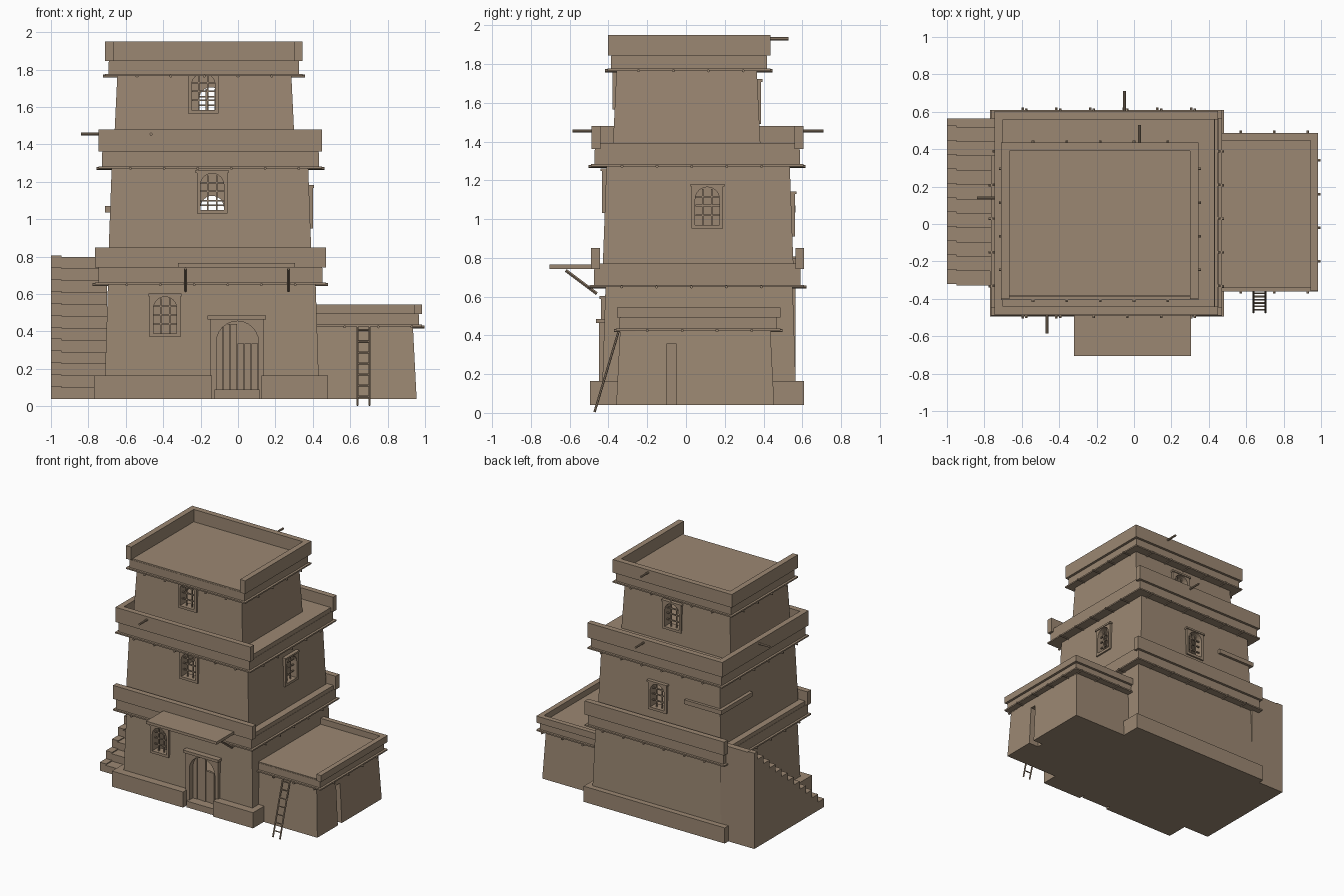
import bpy, bmesh, math
from mathutils import Matrix, Vector

if "Cube" in bpy.data.objects:
    bpy.data.objects.remove(bpy.data.objects["Cube"])

clay = bpy.data.materials.new("sun_baked_clay")
clay.use_nodes = True
clay.diffuse_color = (0.33, 0.245, 0.17, 1)
bsdf = clay.node_tree.nodes["Principled BSDF"]
bsdf.inputs["Base Color"].default_value = clay.diffuse_color
bsdf.inputs["Roughness"].default_value = 0.9


def finish(name, bm):
    bmesh.ops.recalc_face_normals(bm, faces=bm.faces)
    mesh = bpy.data.meshes.new(name)
    bm.to_mesh(mesh)
    bm.free()
    mesh.materials.append(clay)
    ob = bpy.data.objects.new(name, mesh)
    bpy.context.collection.objects.link(ob)
    return ob


def taper(name, x0, x1, y0, y1, z0, z1, inset=0):
    """Block whose top is drawn in by inset on every side."""
    bm = bmesh.new()
    rings = []
    for z, d in ((z0, 0), (z1, inset)):
        rings.append([bm.verts.new(p) for p in (
            (x0 + d, y0 + d, z), (x1 - d, y0 + d, z), (x1 - d, y1 - d, z), (x0 + d, y1 - d, z))])
    low, high = rings
    bm.faces.new(low)
    bm.faces.new(high)
    for i in range(4):
        j = (i + 1) % 4
        bm.faces.new((low[i], low[j], high[j], high[i]))
    return finish(name, bm)


def rod(name, a, b, r=0.007, sides=8):
    a, b = Vector(a), Vector(b)
    bm = bmesh.new()
    turn = (b - a).to_track_quat("Z", "Y").to_matrix().to_4x4()
    bmesh.ops.create_cone(bm, cap_ends=True, segments=sides, radius1=r, radius2=r,
                          depth=(b - a).length, matrix=Matrix.Translation((a + b) / 2) @ turn)
    return finish(name, bm)


def arch(name, width, height, y0, y1):
    """Round-topped solid standing on the local origin."""
    r = width / 2
    pts = [(-r, 0), (r, 0)]
    pts += [(r * math.cos(math.pi * i / 12), height - r + r * math.sin(math.pi * i / 12)) for i in range(13)]
    bm = bmesh.new()
    face = bm.faces.new([bm.verts.new((x, y0, z)) for x, z in pts])
    ext = bmesh.ops.extrude_face_region(bm, geom=[face])["geom"]
    bmesh.ops.translate(bm, vec=(0, y1 - y0, 0), verts=[g for g in ext if isinstance(g, bmesh.types.BMVert)])
    return finish(name, bm)


def cut(target, cutter, keep=False):
    mod = target.modifiers.new("cut", "BOOLEAN")
    mod.operation, mod.solver, mod.object = "DIFFERENCE", "EXACT", cutter
    bpy.context.view_layer.update()
    deps = bpy.context.evaluated_depsgraph_get()
    mesh = bpy.data.meshes.new_from_object(target.evaluated_get(deps))
    target.modifiers.clear()
    target.data = mesh
    if not keep:
        bpy.data.objects.remove(cutter)


def storey(name, x0, x1, y0, y1, z0, z1, inset):
    wall = taper(name, x0, x1, y0, y1, z0, z1, inset)
    t = 0.07
    cut(wall, taper("room", x0 + t, x1 - t, y0 + t, y1 - t, z0 + 0.02, z1 - 0.01))
    return wall


def window(name, wall, place, angle):
    """Framed, barred arch window; local -y points out of the wall."""
    m = Matrix.Translation(place) @ Matrix.Rotation(math.radians(angle), 4, "Z")
    frame = taper(name + "_frame", -0.082, 0.082, -0.015, 0.03, -0.02, 0.2)
    hole = arch("hole", 0.125, 0.195, -0.1, 0.12)
    parts = [frame, taper(name + "_lintel", -0.088, 0.088, -0.022, 0.02, 0.198, 0.212)]
    for s in (-0.024, 0.024):
        parts.append(taper(name + "_upright_bar", s - 0.004, s + 0.004, 0.01, 0.02, 0, 0.185))
    for h in (0.05, 0.1, 0.145):
        parts.append(taper(name + "_cross_bar", -0.062, 0.062, 0.01, 0.02, h - 0.004, h + 0.004))
    for ob in parts + [hole]:
        ob.data.transform(m)
    cut(frame, hole, keep=True)
    cut(wall, hole)


def roof(name, x0, x1, y0, y1, z, cornice_h, par_z, top, sides, step=0.18, t=0.045):
    """Ledge, cornice, roof slab, parapets on the given sides and beam ends."""
    taper(name + "_ledge", x0, x1, y0, y1, z, z + 0.011)
    taper(name + "_cornice", x0 + 0.018, x1 - 0.018, y0 + 0.018, y1 - 0.018, z + 0.011, z + cornice_h)
    slab = 0.03 if cornice_h > 0.08 else 0.006
    e = 0.02
    taper(name + "_slab", x0 + e, x1 - e, y0 + e, y1 - e, z + cornice_h, par_z + slab)
    a0, a1, b0, b1 = x0, x1, y0 + 0.003, y1
    spans = {"front": (a0, a1, b0, b0 + t), "back": (a0, a1, b1 - t, b1),
             "left": (a1 - t, a1, b0, b1 - t), "right": (a0, a0 + t, b0, b1 - t)}
    for s in sides:
        taper(name + "_parapet_" + s, *spans[s], par_z, top)
    for i in range(int((x1 - x0 - 0.1) / step) + 1):
        x = x0 + 0.17 + i * step
        if x < x1 - 0.05:
            rod(name + "_beam_end", (x, y0 - 0.012, z), (x, y0 + 0.1, z), 0.008, 6)
            rod(name + "_beam_end", (x, y1 + 0.012, z), (x, y1 - 0.1, z), 0.008, 6)
    for i in range(int((y1 - y0 - 0.1) / step) + 1):
        y = y0 + 0.16 + i * step
        if y < y1 - 0.05:
            rod(name + "_beam_end", (x1 + 0.012, y, z), (x1 - 0.1, y, z), 0.008, 6)
            if name != "annex":
                rod(name + "_beam_end", (x0 - 0.012, y, z), (x0 + 0.1, y, z), 0.008, 6)


# Three tapering storeys
ground = storey("ground_storey", -0.715, 0.435, -0.435, 0.57, 0.04, 0.66, 0.02)
middle = storey("middle_storey", -0.695, 0.395, -0.43, 0.555, 0.74, 1.285, 0.02)
upper = storey("upper_storey", -0.665, 0.305, -0.378, 0.385, 1.36, 1.775, 0.02)

# Stepped roofs; each terrace is open on some sides
roof("lower_roof", -0.765, 0.47, -0.492, 0.61, 0.65, 0.09, 0.742, 0.85, ("front", "back"))
roof("middle_roof", -0.745, 0.45, -0.49, 0.605, 1.272, 0.085, 1.362, 1.48, ("front", "back", "right"))
roof("top_roof", -0.71, 0.345, -0.405, 0.435, 1.765, 0.075, 1.845, 1.95, ("left", "back", "right"))

# Windows
window("ground_window", ground, (-0.39, -0.424, 0.39), 0)
window("middle_front_window", middle, (-0.138, -0.418, 1.05), 0)
window("middle_back_window", middle, (-0.138, 0.547, 0.93), 180)
window("middle_side_window", middle, (0.385, 0.11, 0.97), 90)
window("upper_front_window", upper, (-0.185, -0.365, 1.585), 0)
window("upper_back_window", upper, (-0.145, 0.373, 1.51), 180)

# Arched door with surround, sill and plank leaves
doorway = arch("doorway", 0.225, 0.39, -0.6, -0.3)
doorway.data.transform(Matrix.Translation((-0.003, 0, 0.065)))
surround = taper("door_surround", -0.15, 0.14, -0.45, -0.4, 0.04, 0.465)
cut(surround, doorway, keep=True)
cut(ground, doorway)
taper("door_lintel", -0.163, 0.15, -0.465, -0.41, 0.463, 0.485)
taper("door_sill", -0.125, 0.115, -0.475, -0.38, 0.04, 0.09)
for i in range(6):
    x = -0.115 + i * 0.0375
    d = 0.004 * (i % 2)
    taper("door_plank", x, x + 0.035, -0.405 + d, -0.385 + d, 0.07, 0.44 if i < 3 else 0.335)

# Plinth around the foot, broken at the door
taper("plinth_front_right", -0.77, -0.14, -0.495, -0.4, 0.04, 0.165)
taper("plinth_front_left", 0.125, 0.48, -0.495, -0.4, 0.04, 0.165)
taper("plinth_left", 0.4, 0.48, -0.41, 0.58, 0.04, 0.165)
taper("plinth_right", -0.77, -0.68, -0.41, 0.58, 0.04, 0.165)
taper("plinth_back", -0.77, 0.48, 0.54, 0.61, 0.04, 0.165)

# Awning and its struts
taper("awning", -0.32, 0.305, -0.705, -0.42, 0.743, 0.765)
for x in (-0.28, 0.27):
    rod("awning_strut", (x, -0.62, 0.735), (x, -0.46, 0.615), 0.008, 4)

# Side annex
annex = taper("annex_walls", 0.38, 0.955, -0.36, 0.455, 0.04, 0.43, 0.02)
cut(annex, taper("annex_doorway", 0.87, 1.1, -0.1, -0.05, 0.03, 0.355))
roof("annex", 0.4, 0.985, -0.36, 0.487, 0.425, 0.065, 0.492, 0.545, ("back", "left"), t=0.04)

# Ladder against the annex
foot, head = Vector((0, -0.472, 0.004)), Vector((0, -0.345, 0.43))
for x in (0.64, 0.702):
    off = Vector((x, 0, 0))
    rod("ladder_rail", foot + off, head + off, 0.006, 6)
for i in range(7):
    p = foot.lerp(head, (i + 0.8) / 7.2)
    rod("ladder_rung", p + Vector((0.64, 0, 0)), p + Vector((0.702, 0, 0)), 0.005, 6)

# Outer stair with stepped curb
rise, run = 0.0635, 0.0767
for i in range(12):
    y, z = -0.32 + i * run, 0.04 + (i + 1) * rise
    y1 = 0.56 if i == 11 else y + run
    taper("stair_step", -0.95, -0.7, y, max(y1, y + 0.04), 0.04, z - 0.018)
    taper("stair_tread", -0.95, -0.7, y - 0.008, max(y1, y + 0.04), z - 0.018, z - 0.003)
    taper("stair_curb", -1.0, -0.945, y, max(y1, y + 0.04), 0.04, z + 0.004)

# Water spouts
for a, b in (((-0.465, -0.585, 1.455), (-0.465, -0.44, 1.455)),
             ((-0.05, 0.71, 1.455), (-0.05, 0.56, 1.455)),
             ((-0.84, 0.14, 1.455), (-0.7, 0.14, 1.455)),
             ((0.03, 0.53, 1.93), (0.03, 0.4, 1.93))):
    rod("water_spout", a, b, 0.008, 8)

# Timber band wrapping the back corner
taper("corner_band_back", -0.71, -0.38, 0.53, 0.565, 1.035, 1.07)
taper("corner_band_side", -0.71, -0.67, 0.17, 0.565, 1.035, 1.07)
